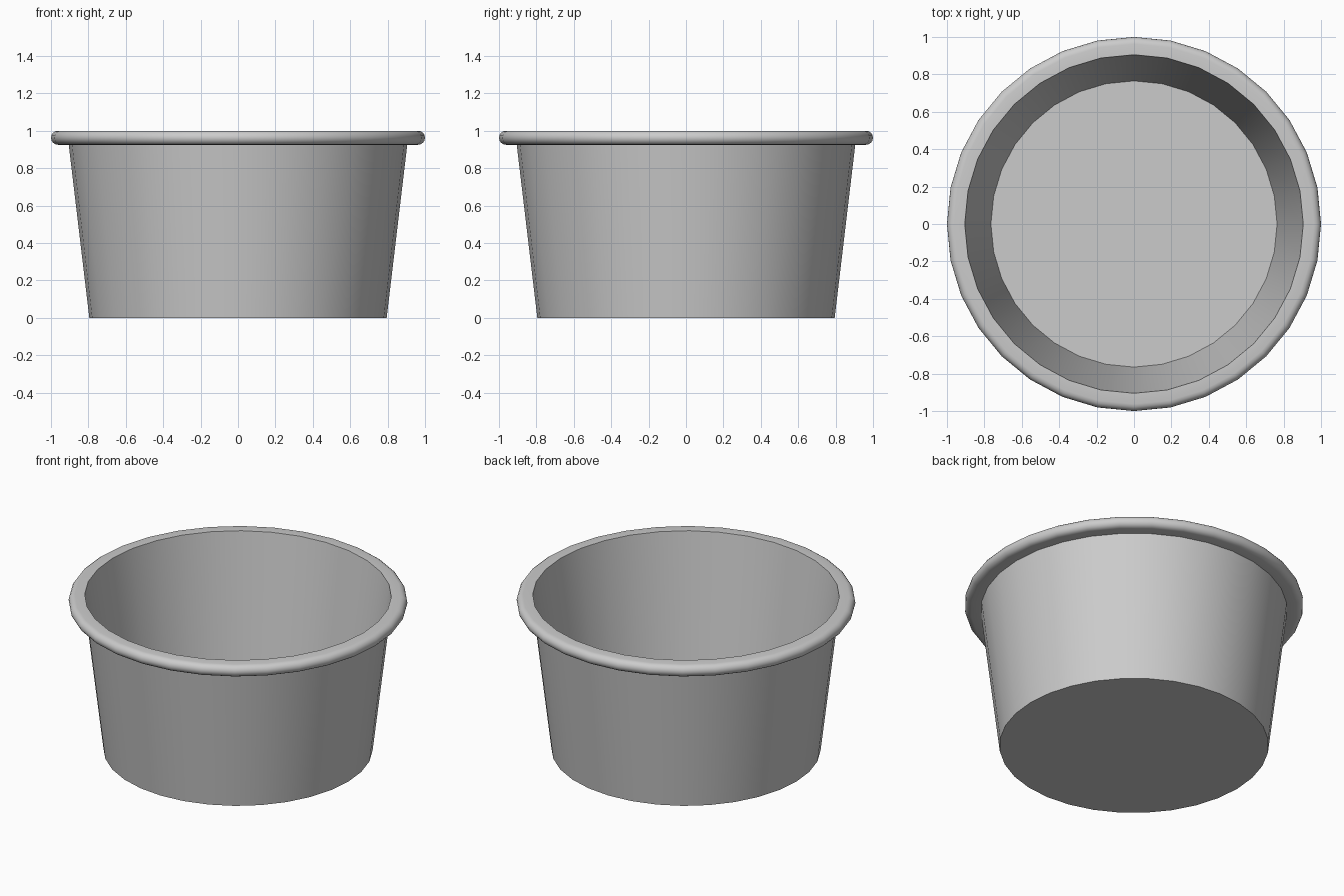
import bpy, bmesh
from math import sin, cos, pi, radians

if "Cube" in bpy.data.objects:
    bpy.data.objects.remove(bpy.data.objects["Cube"])

SEGMENTS = 32


def lathe(name, profile):
    """Revolve (radius, z) points around z; both ends are capped with a disc."""
    bm = bmesh.new()
    rings = []
    for r, z in profile:
        rings.append([bm.verts.new((r * cos(2 * pi * i / SEGMENTS),
                                    r * sin(2 * pi * i / SEGMENTS), z))
                      for i in range(SEGMENTS)])
    for a, b in zip(rings, rings[1:]):
        for i in range(SEGMENTS):
            j = (i + 1) % SEGMENTS
            bm.faces.new((a[i], a[j], b[j], b[i]))
    bm.faces.new(rings[0][::-1])
    bm.faces.new(rings[-1])
    bmesh.ops.recalc_face_normals(bm, faces=bm.faces)
    mesh = bpy.data.meshes.new(name)
    bm.to_mesh(mesh)
    bm.free()
    obj = bpy.data.objects.new(name, mesh)
    bpy.context.collection.objects.link(obj)
    bpy.context.view_layer.objects.active = obj
    obj.select_set(True)
    bpy.ops.object.shade_smooth_by_angle(angle=radians(35))
    return obj


# Rounded outer lip of the rim, swept from underside to top
lip_r, lip_x, lip_z = 0.0375, 0.9625, 0.9625
lip = [(lip_x + lip_r * cos(a), lip_z + lip_r * sin(a))
       for a in (-pi / 2 + pi * k / 8 for k in range(9))]

# Tapered outer wall, lip, then inner wall down to the floor
lathe("tub", [(0.795, 0.0), (0.905, 0.925)] + lip + [(0.905, 1.0), (0.765, 0.03)])
